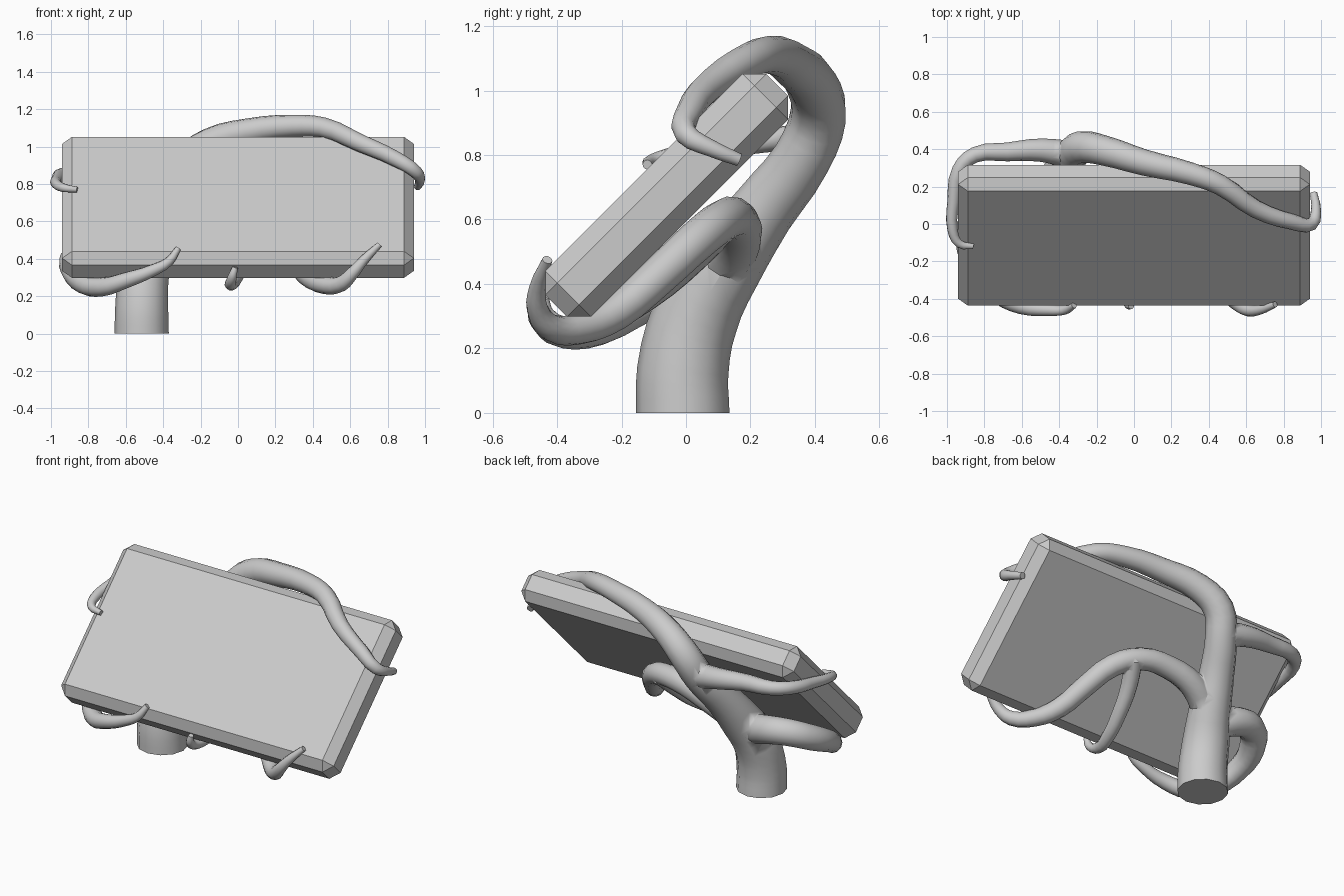
import bpy, bmesh, math

if "Cube" in bpy.data.objects:
    bpy.data.objects.remove(bpy.data.objects["Cube"])


def tube(name, pts):
    """Tapered smooth tube through (x, y, z, radius) points, as a closed mesh."""
    cu = bpy.data.curves.new(name, 'CURVE')
    cu.dimensions = '3D'
    cu.bevel_depth = 1.0
    cu.bevel_resolution = 4
    cu.resolution_u = 3
    cu.use_fill_caps = True
    sp = cu.splines.new('BEZIER')
    sp.bezier_points.add(len(pts) - 1)
    for bp, (x, y, z, r) in zip(sp.bezier_points, pts):
        bp.co = (x, y, z)
        bp.radius = r
        bp.handle_left_type = bp.handle_right_type = 'AUTO'
    ob = bpy.data.objects.new(name, cu)
    bpy.context.collection.objects.link(ob)
    bpy.ops.object.select_all(action='DESELECT')
    ob.select_set(True)
    bpy.context.view_layer.objects.active = ob
    bpy.ops.object.convert(target='MESH')
    ob = bpy.context.view_layer.objects.active
    bm = bmesh.new()
    bm.from_mesh(ob.data)
    bmesh.ops.remove_doubles(bm, verts=bm.verts, dist=1e-5)
    bmesh.ops.recalc_face_normals(bm, faces=bm.faces)
    bm.to_mesh(ob.data)
    bm.free()
    bpy.ops.object.shade_smooth_by_angle(angle=math.radians(50))
    return ob


# sign board: chamfered slab leaning back 45 degrees
bpy.ops.mesh.primitive_cube_add(size=1)
board = bpy.context.object
board.name = "board"
board.scale = (1.88, 0.969, 0.2)
bpy.ops.object.transform_apply(location=False, rotation=False, scale=True)
bev = board.modifiers.new("chamfer", 'BEVEL')
bev.width = 0.052
bev.segments = 1
bpy.ops.object.modifier_apply(modifier=bev.name)
board.rotation_euler = (math.radians(45), 0, 0)
board.location = (0, -0.06, 0.675)

# trunk, sweeping up behind the board and over its top right edge
tube("trunk", [
    (-.515, -.01, 0, .145), (-.515, -.01, .13, .142), (-.505, .03, .3, .135),
    (-.46, .12, .46, .12), (-.41, .24, .63, .10), (-.34, .36, .79, .09),
    (-.28, .41, .92, .088), (-.15, .39, 1.02, .08), (.05, .33, 1.08, .07),
    (.3, .27, 1.11, .06), (.46, .21, 1.10, .055), (.65, .08, 1.02, .048),
    (.85, .01, .93, .042), (.95, .0, .865, .035), (.973, .08, .82, .026),
    (.96, .165, .785, .02)])

# upper branch hooking round the left end
tube("upper_left_branch", [
    (-.34, .37, .80, .075), (-.5, .395, .83, .062), (-.68, .385, .85, .05),
    (-.85, .37, .855, .042), (-.935, .29, .85, .038), (-.965, .12, .825, .033),
    (-.97, -.03, .80, .028), (-.935, -.105, .78, .023), (-.86, -.12, .77, .015)])

# lower branch curling under the left corner
tube("lower_left_branch", [
    (-.5, .05, .38, .09), (-.62, .12, .44, .085), (-.77, .11, .46, .08),
    (-.87, .0, .41, .075), (-.885, -.13, .345, .065), (-.82, -.27, .265, .056),
    (-.72, -.38, .25, .05), (-.6, -.44, .285, .043), (-.45, -.46, .34, .032),
    (-.37, -.46, .385, .025), (-.32, -.435, .455, .016)])

# lower branch arching across the back to the right bottom edge
tube("lower_right_branch", [
    (-.45, .11, .45, .085), (-.3, .16, .54, .075), (-.12, .155, .595, .068),
    (.05, .12, .60, .065), (.19, .04, .54, .063), (.29, -.09, .42, .06),
    (.37, -.22, .31, .056), (.46, -.33, .262, .05), (.55, -.42, .265, .042),
    (.61, -.46, .32, .034), (.67, -.46, .39, .026), (.755, -.43, .475, .016)])

# small twig hooking the middle of the bottom edge
tube("middle_twig", [
    (.1, .11, .58, .055), (.05, .02, .48, .048), (.01, -.12, .36, .043),
    (-.02, -.25, .285, .038), (-.04, -.36, .265, .032),
    (-.03, -.43, .305, .024), (-.015, -.44, .355, .015)])

# fuse the branches into the trunk
trunk = bpy.data.objects["trunk"]
for name in ("upper_left_branch", "lower_left_branch", "lower_right_branch", "middle_twig"):
    ob = bpy.data.objects[name]
    mod = trunk.modifiers.new(name, 'BOOLEAN')
    mod.operation = 'UNION'
    mod.solver = 'EXACT'
    mod.object = ob
    bpy.context.view_layer.objects.active = trunk
    bpy.ops.object.modifier_apply(modifier=mod.name)
    bpy.data.objects.remove(ob)
trunk.name = "branching_trunk"
